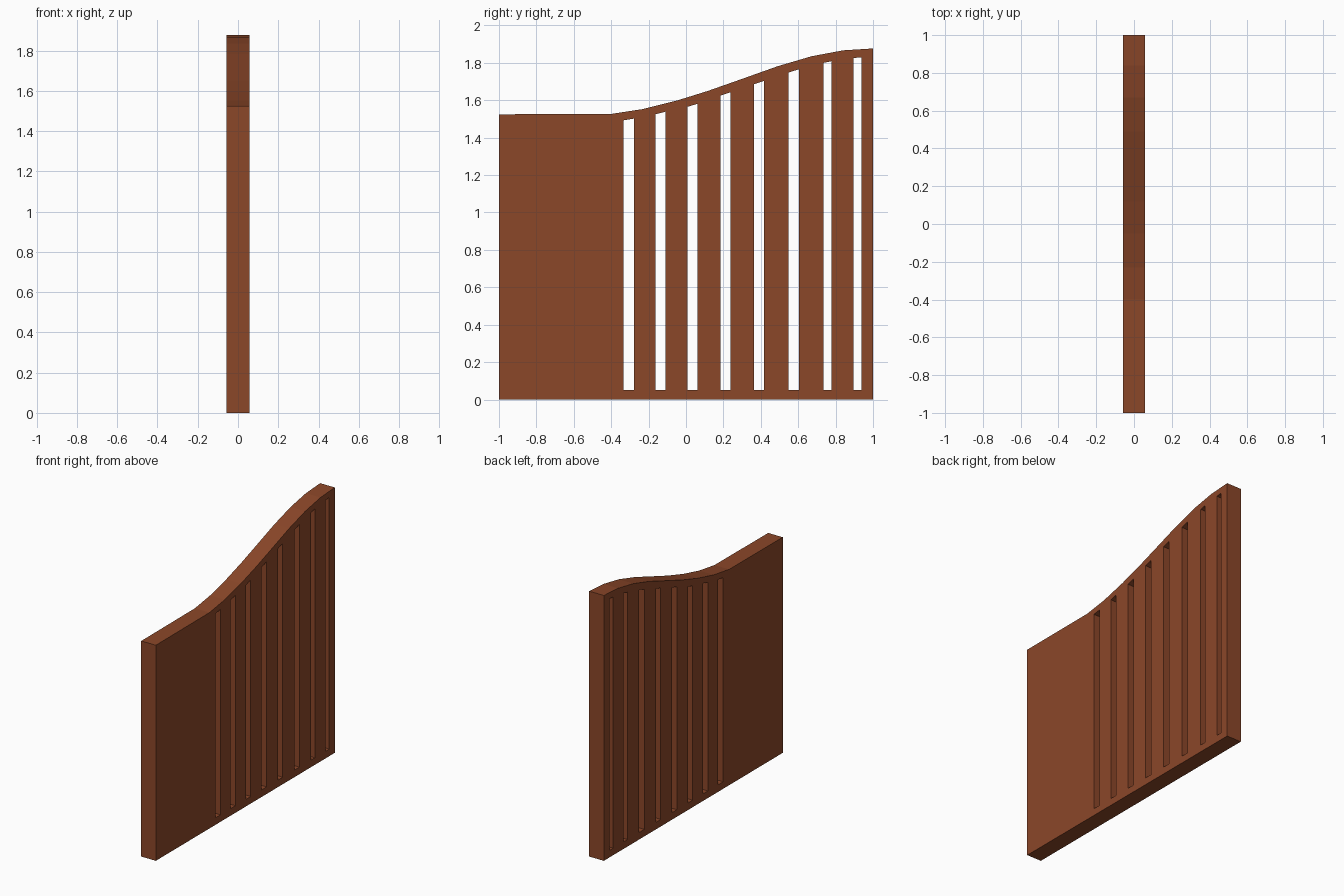
import bpy, math

if "Cube" in bpy.data.objects:
    bpy.data.objects.remove(bpy.data.objects["Cube"])

HALF_THICK = 0.057
SLOT_BOTTOM = 0.05

# Side outline (y, z): flat low end sweeping up to the high end
top_edge = [(-1, 1.525), (-0.4, 1.527), (-0.23, 1.553), (-0.05, 1.598), (0.12, 1.651),
            (0.31, 1.718), (0.49, 1.782), (0.67, 1.835), (0.84, 1.867), (1, 1.877)]
outline = [(-1, 0)] + top_edge + [(1, 0)]

# Through slots: y start, y end, z top at start, z top at end
slots = [(-0.334, -0.278, 1.493, 1.502), (-0.163, -0.110, 1.525, 1.539),
         (0.008, 0.061, 1.565, 1.581), (0.184, 0.238, 1.625, 1.643),
         (0.364, 0.418, 1.686, 1.704), (0.548, 0.604, 1.748, 1.766),
         (0.735, 0.778, 1.800, 1.809), (0.896, 0.938, 1.826, 1.830)]


def add_loop(curve, points):
    spline = curve.splines.new('POLY')
    spline.points.add(len(points) - 1)
    for point, (y, z) in zip(spline.points, points):
        point.co = (y, z, 0, 1)
    spline.use_cyclic_u = True


# Flat filled profile with slot holes, given its thickness by extrusion
curve = bpy.data.curves.new("slatted_panel", 'CURVE')
curve.dimensions = '2D'
curve.fill_mode = 'BOTH'
curve.extrude = HALF_THICK
add_loop(curve, outline)
for y0, y1, z0, z1 in slots:
    add_loop(curve, [(y0, SLOT_BOTTOM), (y0, z0), (y1, z1), (y1, SLOT_BOTTOM)])

panel = bpy.data.objects.new("slatted_panel", curve)
bpy.context.collection.objects.link(panel)
panel.rotation_euler = (math.pi / 2, 0, math.pi / 2)

# Turn into a clean, flat-shaded mesh
bpy.context.view_layer.objects.active = panel
panel.select_set(True)
bpy.ops.object.convert(target='MESH')
bpy.ops.object.transform_apply(location=True, rotation=True, scale=True)
bpy.ops.object.mode_set(mode='EDIT')
bpy.ops.mesh.select_all(action='SELECT')
bpy.ops.mesh.remove_doubles(threshold=0.0005)
bpy.ops.mesh.normals_make_consistent(inside=False)
bpy.ops.object.mode_set(mode='OBJECT')
bpy.ops.object.shade_flat()

# Reddish brown wood
wood = bpy.data.materials.new("brown_wood")
wood.diffuse_color = (0.26, 0.063, 0.022, 1)
wood.use_nodes = True
wood.node_tree.nodes["Principled BSDF"].inputs["Base Color"].default_value = wood.diffuse_color
panel.data.materials.clear()
panel.data.materials.append(wood)
